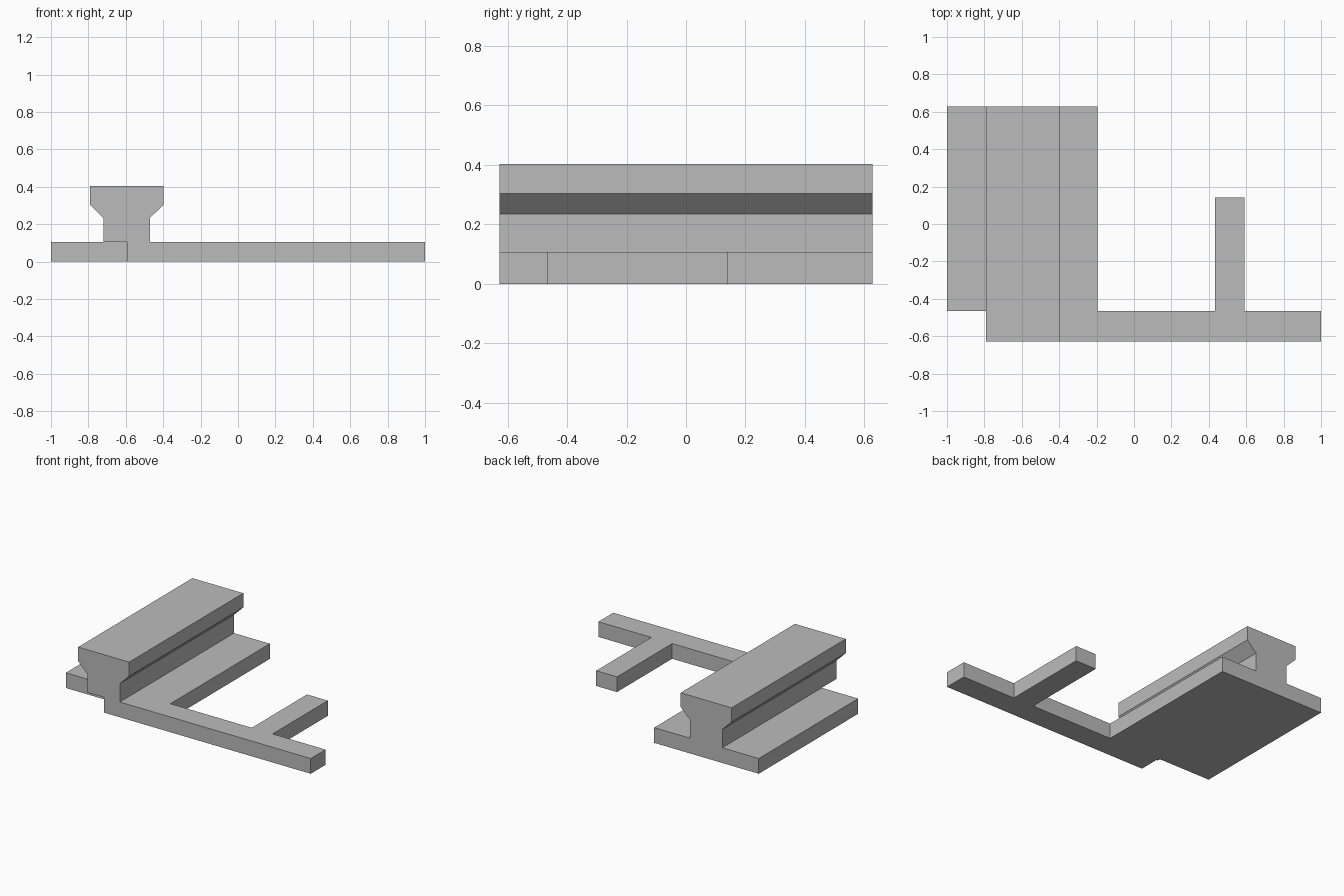
import bpy
import bmesh
from mathutils import Vector

cube = bpy.data.objects.get("Cube")
if cube:
    bpy.data.objects.remove(cube, do_unlink=True)

GREY = (0.5, 0.5, 0.5, 1.0)
grey = bpy.data.materials.new("plain grey")
grey.use_nodes = True
grey.diffuse_color = GREY
grey.node_tree.nodes["Principled BSDF"].inputs["Base Color"].default_value = GREY

PLATE_TOP = 0.106
FRONT, BACK = -0.628, 0.628
ARM_BACK = -0.465


def extrude_outline(name, points, direction):
    """Solid made by sweeping a flat outline along a direction."""
    bm = bmesh.new()
    face = bm.faces.new([bm.verts.new(p) for p in points])
    swept = bmesh.ops.extrude_face_region(bm, geom=[face], use_keep_orig=True)
    verts = [g for g in swept["geom"] if isinstance(g, bmesh.types.BMVert)]
    bmesh.ops.translate(bm, verts=verts, vec=Vector(direction))
    bmesh.ops.recalc_face_normals(bm, faces=bm.faces)
    mesh = bpy.data.meshes.new(name)
    bm.to_mesh(mesh)
    bm.free()
    mesh.materials.append(grey)
    obj = bpy.data.objects.new(name, mesh)
    bpy.context.collection.objects.link(obj)
    return obj


# Flat plate: wide foot, long front arm and a short prong
plan = [(-1, ARM_BACK), (-0.592, ARM_BACK), (-0.592, FRONT), (1, FRONT),
        (1, ARM_BACK), (0.592, ARM_BACK), (0.592, 0.142), (0.432, 0.142),
        (0.432, ARM_BACK), (-0.195, ARM_BACK), (-0.195, BACK), (-1, BACK)]
extrude_outline("base_plate", [(x, y, 0) for x, y in plan], (0, 0, PLATE_TOP))

# Rail: narrow stem flaring into a wide head, mirrored about its centre line
centre = -0.595
half = [(0.125, PLATE_TOP), (0.125, 0.234), (0.196, 0.304), (0.196, 0.403)]
profile = [(centre + x, z) for x, z in half]
profile += [(centre - x, z) for x, z in reversed(half)]
extrude_outline("rail", [(x, FRONT, z) for x, z in profile], (0, BACK - FRONT, 0))
